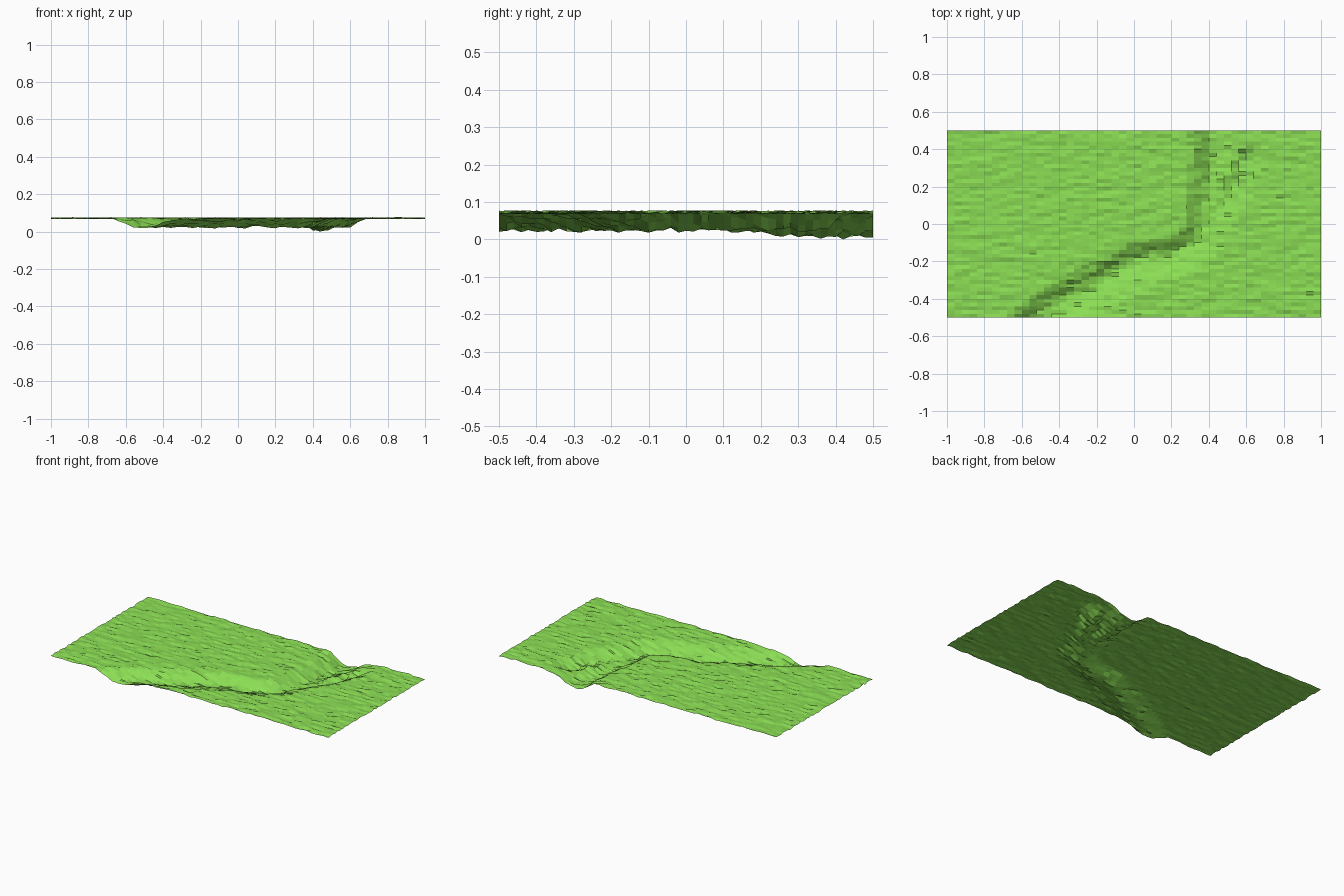
import bpy, bmesh, math, random
from mathutils import Vector

if "Cube" in bpy.data.objects:
    bpy.data.objects.remove(bpy.data.objects["Cube"])

random.seed(4)
N = 50
GROUND = 0.076

# Channel stations: x, y, floor height, left bank width, right bank width
RIVER = [(-0.60, -0.54, 0.029, 0.09, 0.17), (-0.40, -0.42, 0.029, 0.12, 0.17),
         (-0.13, -0.27, 0.029, 0.11, 0.19), (0.00, -0.185, 0.029, 0.10, 0.19),
         (0.20, -0.16, 0.029, 0.09, 0.16), (0.34, -0.07, 0.029, 0.09, 0.16),
         (0.38, 0.10, 0.028, 0.11, 0.17), (0.41, 0.24, 0.018, 0.13, 0.20),
         (0.43, 0.40, 0.010, 0.15, 0.24), (0.44, 0.54, 0.014, 0.16, 0.27)]
BRANCH = [(0.36, -0.04, 0.029, 0.09, 0.12), (0.46, 0.10, 0.029, 0.09, 0.11),
          (0.55, 0.24, 0.029, 0.10, 0.11), (0.59, 0.36, 0.031, 0.10, 0.11)]


def channel_height(x, y, stations):
    """Height of the bank profile around the nearest point of the floor line."""
    p, best = Vector((x, y)), (9, None)
    for s, e in zip(stations, stations[1:]):
        a, d = Vector(s[:2]), Vector(e[:2]) - Vector(s[:2])
        t = max(0, min(1, (p - a).dot(d) / d.length_squared))
        off = p - a - d * t
        if off.length < best[0]:
            floor, left, right = (s[i] + (e[i] - s[i]) * t for i in (2, 3, 4))
            width = left if d.x * off.y - d.y * off.x > 0 else right
            best = (off.length, (floor, width))
    dist, (floor, width) = best
    k = min(1, max(0, (dist / width - 0.12) / 0.88))
    return floor + (GROUND - floor) * math.sin(k * math.pi / 2) ** 1.2


# Terrain sheet: grid carved by the river and its side branch
bm = bmesh.new()
bmesh.ops.create_grid(bm, x_segments=N, y_segments=N, size=1)
for v in bm.verts:
    v.co.y *= 0.5
    h = min(channel_height(v.co.x, v.co.y, RIVER), channel_height(v.co.x, v.co.y, BRANCH))
    rough = 0.005 if h > 0.07 else 0.008    # banks and bed are rougher
    v.co.z = h + random.uniform(-rough, rough)
low = min(v.co.z for v in bm.verts)
for v in bm.verts:
    v.co.z -= low
mesh = bpy.data.meshes.new("terrain")
bm.to_mesh(mesh)
bm.free()
terrain = bpy.data.objects.new("terrain", mesh)
bpy.context.collection.objects.link(terrain)

# Grass colour
grass = bpy.data.materials.new("grass")
grass.diffuse_color = (0.26, 0.73, 0.09, 1)
grass.use_nodes = True
grass.node_tree.nodes["Principled BSDF"].inputs["Base Color"].default_value = grass.diffuse_color
mesh.materials.append(grass)
